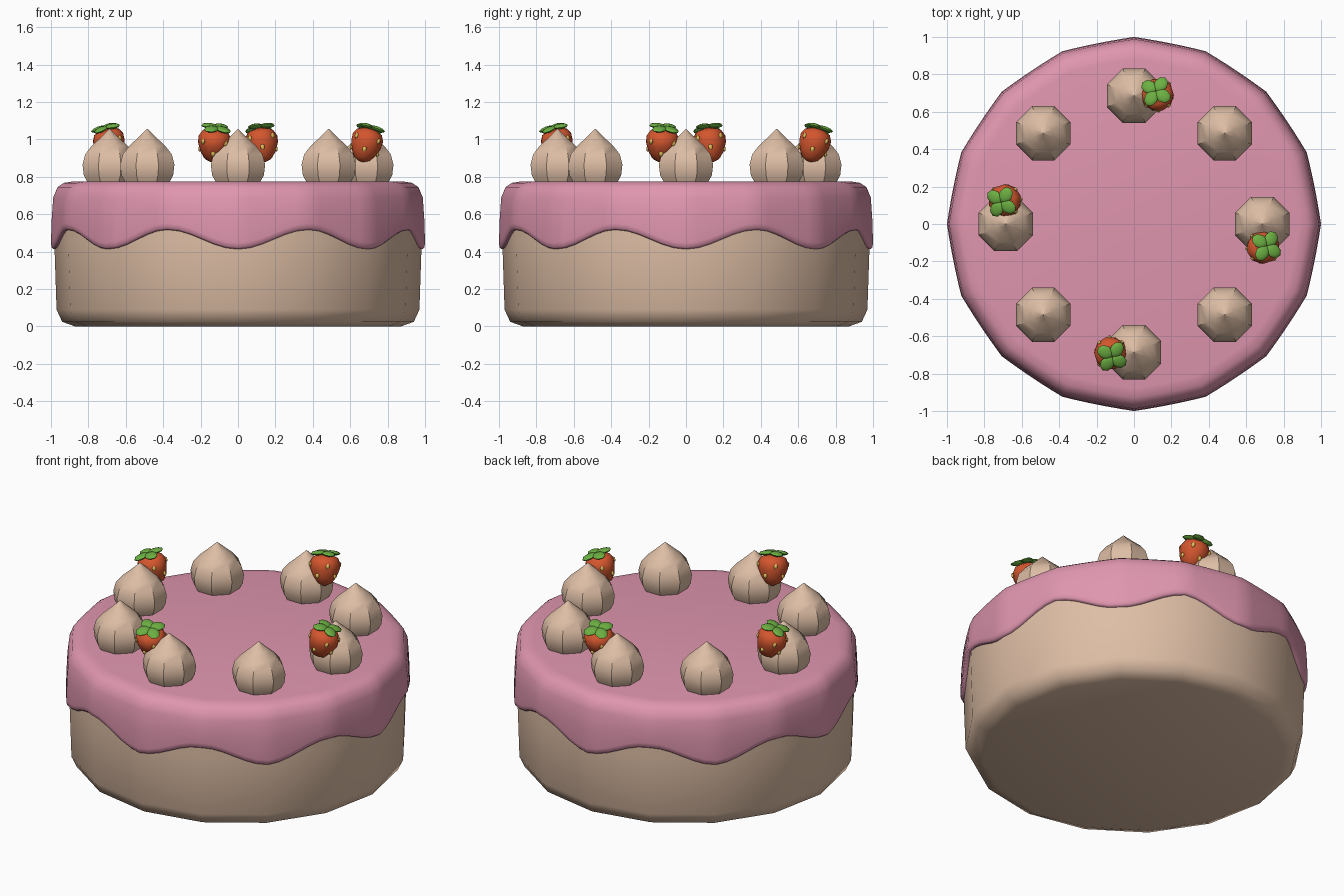
import bpy, bmesh, math
from mathutils import Vector, Matrix

if "Cube" in bpy.data.objects:
    bpy.data.objects.remove(bpy.data.objects["Cube"])

def mat(name, rgb):
    m = bpy.data.materials.new(name)
    lin = [(c / 255 / 12.92 if c < 10 else ((c / 255 + 0.055) / 1.055) ** 2.4) for c in rgb]
    m.diffuse_color = (*lin, 1)
    m.use_nodes = True
    m.node_tree.nodes["Principled BSDF"].inputs["Base Color"].default_value = m.diffuse_color
    return m

SPONGE = mat("sponge_cream", (222, 190, 165))
PINK = mat("pink_icing", (224, 150, 175))
RED = mat("berry_red", (212, 86, 46))
GREEN = mat("leaf_green", (108, 175, 66))
YELLOW = mat("seed_yellow", (226, 186, 90))

def add(name, bm, material, angle):
    bmesh.ops.recalc_face_normals(bm, faces=bm.faces)
    me = bpy.data.meshes.new(name)
    bm.to_mesh(me)
    bm.free()
    me.materials.append(material)
    ob = bpy.data.objects.new(name, me)
    bpy.context.collection.objects.link(ob)
    bpy.ops.object.select_all(action='DESELECT')
    ob.select_set(True)
    bpy.context.view_layer.objects.active = ob
    bpy.ops.object.shade_smooth_by_angle(angle=math.radians(angle))
    return ob

def lathe(bm, n, rings, point, matrix=Matrix()):
    """Stack of rings with closed ends; point(ring, angle) gives a position."""
    loops = [[bm.verts.new(matrix @ Vector(point(r, 2 * math.pi * i / n))) for i in range(n)]
             for r in rings]
    for a, b in zip(loops, loops[1:]):
        for i in range(n):
            bm.faces.new((a[i], a[(i + 1) % n], b[(i + 1) % n], b[i]))
    bm.faces.new(loops[0])
    bm.faces.new(loops[-1])

def ring(r, a):
    return (r[0] * math.cos(a), r[0] * math.sin(a), r[1])

# Sponge body
bm = bmesh.new()
lathe(bm, 16, [(0.87, 0), (0.94, 0.025), (0.97, 0.09), (0.982, 0.45), (0.975, 0.70)], ring)
add("cake_body", bm, SPONGE, 50)

# Icing with eight drips around the edge
def icing_point(r, a):
    radius, z, drip = r
    d = (a + math.pi / 16) % (math.pi / 8) - math.pi / 16
    facet = math.cos(math.pi / 16) / math.cos(math.pi / 16 - abs(d))
    radius *= 1 + 0.75 * (facet - 1)
    wave = 0.465 - 0.052 * math.cos(8 * a)
    z = z + (wave - 0.465) * drip
    return (radius * math.cos(a), radius * math.sin(a), z)

bm = bmesh.new()
lathe(bm, 96, [(0.94, 0.47, 1), (0.985, 0.465, 1), (0.997, 0.475, 1), (1.0, 0.50, 1),
               (0.996, 0.60, 0.5), (0.988, 0.69, 0), (0.965, 0.745, 0),
               (0.93, 0.768, 0), (0.88, 0.776, 0)], icing_point)
add("icing", bm, PINK, 50)

# Eight dollops of cream
for k in range(8):
    t = k * math.pi / 4
    bm = bmesh.new()
    m = Matrix.Translation((0.686 * math.cos(t), 0.686 * math.sin(t), 0)) @ Matrix.Rotation(math.pi / 8, 4, 'Z')
    lathe(bm, 8, [(0.125, 0.765), (0.150, 0.81), (0.157, 0.865), (0.142, 0.92),
                  (0.105, 0.965), (0.055, 1.008), (0.002, 1.056)], ring, m)
    add(f"cream_dollop_{k + 1}", bm, SPONGE, 32)

# Four strawberries, the front one turned about the cake centre
axis = Vector((0.12, -0.28, 1))
tilt = Vector((0, 0, 1)).rotation_difference(axis).to_matrix().to_4x4()
BERRY = [(0.012, -0.098), (0.045, -0.082), (0.07, -0.045), (0.086, 0.0), (0.088, 0.035),
         (0.072, 0.066), (0.035, 0.082)]

def berry_radius(z):
    for (r0, z0), (r1, z1) in zip(BERRY, BERRY[1:]):
        if z0 <= z <= z1:
            return r0 + (r1 - r0) * (z - z0) / (z1 - z0)

for k in range(4):
    base = Matrix.Rotation(k * math.pi / 2, 4, 'Z') @ Matrix.Translation((-0.128, -0.685, 0.975)) @ tilt
    bm = bmesh.new()
    lathe(bm, 10, BERRY, ring, base)
    add(f"strawberry_{k + 1}", bm, RED, 60)

    # Seeds in two staggered rows
    bm = bmesh.new()
    for i in range(8):
        z = 0.025 if i % 2 else -0.035
        m = (base @ Matrix.Rotation(i * math.pi / 4, 4, 'Z')
             @ Matrix.Translation((berry_radius(z) - 0.001, 0, z))
             @ Matrix.Diagonal((0.009, 0.013, 0.017, 1)))
        bmesh.ops.create_icosphere(bm, subdivisions=1, radius=1, matrix=m)
    add(f"strawberry_seeds_{k + 1}", bm, YELLOW, 60)

    # Crown of four rounded leaves
    bm = bmesh.new()
    for i in range(4):
        m = (base @ Matrix.Rotation(math.pi / 4 + 0.2 + i * math.pi / 2, 4, 'Z')
             @ Matrix.Translation((0.046, 0, 0.092)) @ Matrix.Rotation(0.12, 4, 'Y')
             @ Matrix.Diagonal((0.045, 0.037, 0.013, 1)))
        bmesh.ops.create_uvsphere(bm, u_segments=8, v_segments=6, radius=1, matrix=m)
    add(f"strawberry_leaves_{k + 1}", bm, GREEN, 60)
